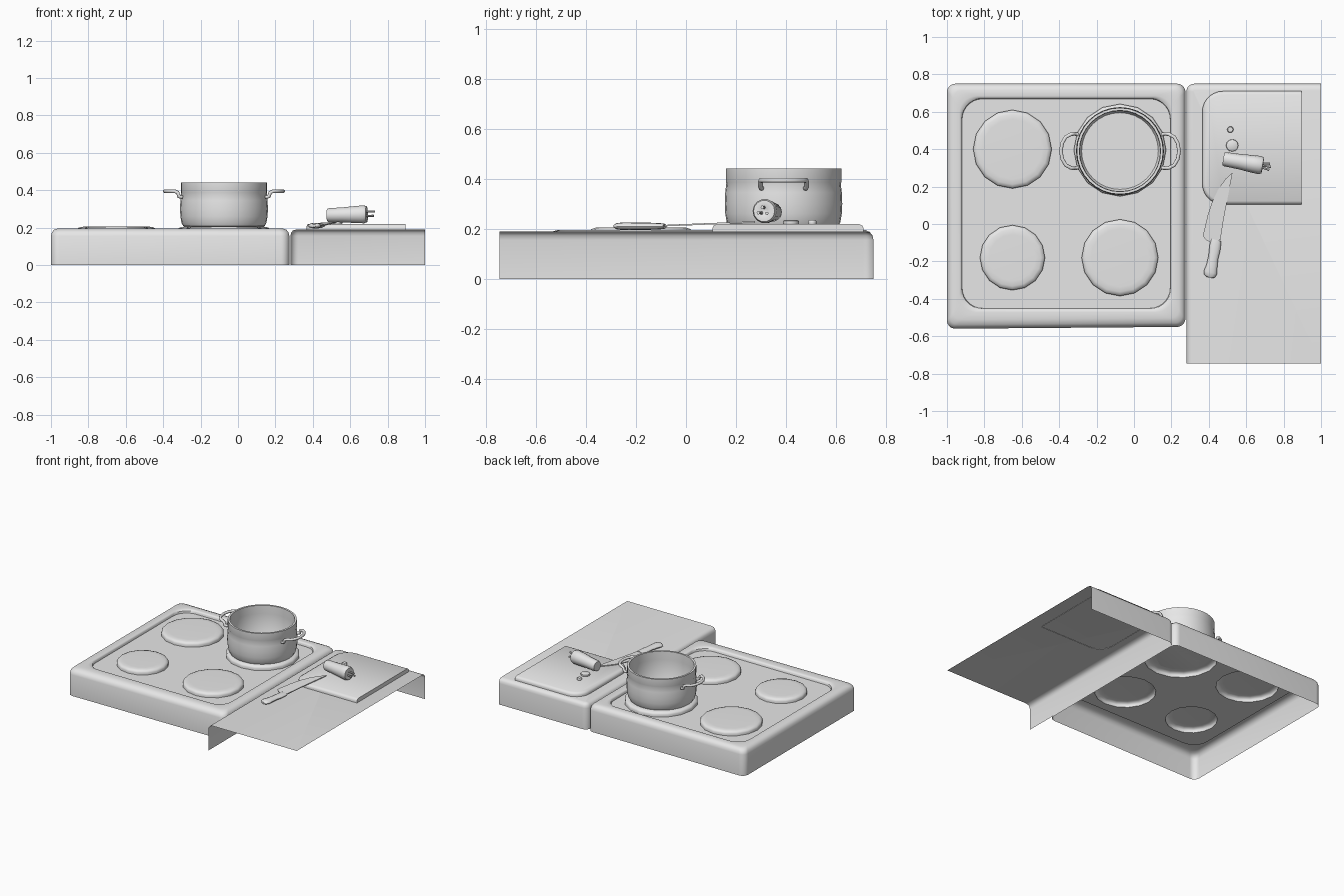
import bpy, bmesh, math
from mathutils import Vector, Matrix

if "Cube" in bpy.data.objects:
    bpy.data.objects.remove(bpy.data.objects["Cube"])

grey = bpy.data.materials.new("plain_grey")
grey.diffuse_color = (0.8, 0.8, 0.8, 1)
grey.use_nodes = True
grey.node_tree.nodes["Principled BSDF"].inputs["Base Color"].default_value = grey.diffuse_color


def finish(name, bm, angle=40, normals=True):
    """Turn a bmesh into a smooth-by-angle object."""
    if normals:
        bmesh.ops.recalc_face_normals(bm, faces=bm.faces[:])
    me = bpy.data.meshes.new(name)
    bm.to_mesh(me)
    bm.free()
    me.materials.append(grey)
    ob = bpy.data.objects.new(name, me)
    bpy.context.collection.objects.link(ob)
    bpy.ops.object.select_all(action='DESELECT')
    ob.select_set(True)
    bpy.context.view_layer.objects.active = ob
    bpy.ops.object.shade_smooth_by_angle(angle=math.radians(angle))
    return ob


def loft(bm, loops, closed=True):
    """Skin a list of equally long point loops; returns the vertex rings."""
    rings = [[bm.verts.new(p) for p in l] for l in loops]
    for a, b in zip(rings, rings[1:]):
        n = len(a)
        for i in range(n if closed else n - 1):
            j = (i + 1) % n
            bm.faces.new((a[i], a[j], b[j], b[i]))
    return rings


def arc(cx, cy, r, a0, a1, n=7):
    return [(cx + r * math.cos(math.radians(a0 + (a1 - a0) * i / n)),
             cy + r * math.sin(math.radians(a0 + (a1 - a0) * i / n))) for i in range(n + 1)]


def rounded_rect(x0, y0, x1, y1, r):
    return (arc(x1 - r, y0 + r, r, -90, 0) + arc(x1 - r, y1 - r, r, 0, 90)
            + arc(x0 + r, y1 - r, r, 90, 180) + arc(x0 + r, y0 + r, r, 180, 270))


def circle(cx, cy, r, z, n):
    return [(cx + r * math.cos(2 * math.pi * i / n), cy + r * math.sin(2 * math.pi * i / n), z)
            for i in range(n)]


def turned(name, cx, cy, profile, n, cap_start=True, cap_end=True, matrix=None, angle=40):
    """Surface of revolution about z, optionally moved by a matrix."""
    bm = bmesh.new()
    rings = loft(bm, [circle(cx, cy, r, z, n) for r, z in profile])
    if cap_start:
        bm.faces.new(rings[0][::-1])
    if cap_end:
        bm.faces.new(rings[-1])
    if matrix:
        bm.transform(matrix)
    return finish(name, bm, angle)


# Stove tray: open-bottomed rounded shell with a sunken floor
burners = [(-0.65, 0.40, 0.21), (-0.65, -0.18, 0.174), (-0.075, -0.18, 0.205), (-0.075, 0.395, 0.247)]
FLOOR, TOP, SIDES = 0.172, 0.205, 16
bm = bmesh.new()
loops = []
for inset, z, r in [(0, 0, .045), (0, .155, .045), (.005, .174, .044), (.016, .188, .042),
                    (.035, .195, .045), (.066, .195, .09), (.074, .193, .1),
                    (.079, .186, .11), (.081, FLOOR, .11)]:
    y0 = -.56 + inset * 1.35
    loops.append([(x, y + (.008 * (x + 1) if y < -.4 and inset < .05 else 0), z)
                  for x, y in rounded_rect(-1 + inset, y0, .275 - inset, .75 - inset, r)])
rings = loft(bm, loops)
inner = rings[-1]
edges = [bm.edges.get((inner[i], inner[i - 1])) for i in range(len(inner))]
for cx, cy, r in burners:
    vs = [bm.verts.new(p) for p in circle(cx, cy, r, FLOOR, SIDES)]
    edges += [bm.edges.new((vs[i], vs[i - 1])) for i in range(SIDES)]
bmesh.ops.triangle_fill(bm, edges=edges, use_beauty=True)
finish("stove_tray", bm)

# Burners: raised plates, hollow underneath
for i, (cx, cy, r) in enumerate(burners):
    turned(f"burner_{i + 1}", cx, cy,
           [(r, FLOOR), (r, .188), (r - .006, .198), (r - .022, .204), (r - .05, TOP)],
           SIDES, cap_start=False, angle=60)

# Pot: thick wall, bulging body, open top
PX, PY = -0.075, 0.39
turned("pot", PX, PY,
       [(.205, TOP), (.218, .208), (.227, .225), (.233, .26), (.235, .30), (.233, .345),
        (.229, .38), (.231, .386), (.231, .44), (.217, .44), (.215, .38), (.217, .24),
        (.205, .222)], 32)

# Pot handles: bent tubes on both sides
half = [(.222, -.088, .362), (.240, -.092, .366), (.248, -.092, .388), (.262, -.090, .394),
        (.290, -.075, .394), (.309, -.042, .394)]
path = half + [(.316, 0, .394)] + [(x, -y, z) for x, y, z in half[::-1]]
for name, s in (("pot_handle_left", -1), ("pot_handle_right", 1)):
    bm = bmesh.new()
    pts = [Vector((PX + s * x, PY + y, z)) for x, y, z in path]
    tube = []
    for i, p in enumerate(pts):
        t = (pts[min(i + 1, len(pts) - 1)] - pts[max(i - 1, 0)]).normalized()
        u = t.cross(Vector((s, 0, 0)) if abs(t.z) > .7 else Vector((0, 0, 1))).normalized()
        if abs(t.z) > .7:
            u = Vector((0, 0, 1)).cross(t).normalized() if u.length < .1 else u
        v = t.cross(u)
        # keep the ring's start direction consistent along the path
        if tube:
            prev = tube[-1][0] - pts[i - 1]
            u = (prev - t * prev.dot(t)).normalized()
            v = t.cross(u)
        tube.append([p + (u * math.cos(a) + v * math.sin(a)) * .010
                     for a in [k * math.pi / 4 for k in range(8)]])
    ends = loft(bm, tube)
    bm.faces.new(ends[0][::-1])
    bm.faces.new(ends[-1])
    finish(name, bm, 60)

# Counter: top sheet with rounded left and back walls only
X0, Y0, Y1, R = .28, -.745, .75, .042
bm = bmesh.new()
loops = []
for inset, z in [(0, 0), (0, .155), (.004, .172), (.014, .185), (.036, .19)]:
    pts = [(X0 + inset, Y0)] + arc(X0 + R, Y1 - R, R - inset, 180, 90) + [(1, Y1 - inset)]
    loops.append([(x, y, z) for x, y in pts])
rings = loft(bm, loops, closed=False)
bm.faces.new(rings[-1] + [bm.verts.new((1, Y0, .19))])
finish("counter", bm)

# Cutting board: rounded on the left, straight on the right
bm = bmesh.new()
loops = []
for inset, z in [(0, .188), (0, .202), (.005, .212), (.018, .219)]:
    pts = ([(.895, .71 - inset)] + arc(.475, .60, .11 - inset, 90, 180)
           + [(.365 + inset, .26)] + arc(.475, .215, .11 - inset, 180, 270)
           + [(.895, .105 + inset)])
    loops.append([(x, y, z) for x, y in pts])
rings = loft(bm, loops)
bm.faces.new(rings[-1])
finish("cutting_board", bm)

# Carrot: tapered body with short stalks, lying on the board
a, b = Vector((.478, .348, .266)), Vector((.69, .312, .271))
lie = Matrix.Translation(a) @ (b - a).to_track_quat('Z', 'Y').to_matrix().to_4x4()
L = (b - a).length
turned("carrot", 0, 0, [(.034, 0), (.038, .01), (.041, L * .4), (.047, L * .75),
                        (.049, L * .92), (.043, L - .002), (.02, L), (.014, L - .004)],
       14, matrix=lie)
for i, (dx, dy) in enumerate([(0, .014), (.010, -.010), (-.010, -.008)]):
    stalk = lie @ Matrix.Translation((dx, dy, L - .006)) @ Matrix.Rotation(dx * 18, 4, 'Y')
    turned(f"carrot_stalk_{i + 1}", 0, 0, [(.006, 0), (.005, .03), (.007, .045 + dy * .3)],
           6, matrix=stalk)

# Carrot slices
for i, (x, y, r) in enumerate([(.525, .42, .033), (.515, .505, .017)]):
    turned(f"carrot_slice_{i + 1}", x, y,
           [(r * .9, .217), (r, .223), (r * .95, .231), (r * .8, .234)], 12)

# Knife blade: thin plate rising towards the tip, resting on the board
blade = [(.412, -.10), (.462, -.085), (.478, .02), (.505, .16), (.527, .275), (.488, .24),
         (.45, .185), (.418, .12), (.395, .05), (.368, -.065), (.385, -.085)]
bm = bmesh.new()
loops = [[(x, y, .212 + .04 * (y + .1) + d) for x, y in blade] for d in (-.003, .003)]
rings = loft(bm, loops)
bm.faces.new(rings[0][::-1])
bm.faces.new(rings[1])
finish("knife_blade", bm, 30)

# Knife handle: oval sections along its length (centre x, y, half width, half height)
sections = [(.404, -.286, .016, .007), (.404, -.277, .030, .012), (.409, -.258, .035, .015),
            (.416, -.225, .029, .015), (.424, -.18, .026, .014), (.431, -.14, .029, .014),
            (.436, -.10, .029, .012), (.438, -.085, .027, .010)]
bm = bmesh.new()
rings = loft(bm, [[(cx + w * math.cos(t), cy + .25 * w * -math.cos(t), .210 + h * math.sin(t))
                   for t in [k * math.pi / 6 for k in range(12)]] for cx, cy, w, h in sections])
bm.faces.new(rings[0][::-1])
bm.faces.new(rings[-1])
finish("knife_handle", bm, 50)
